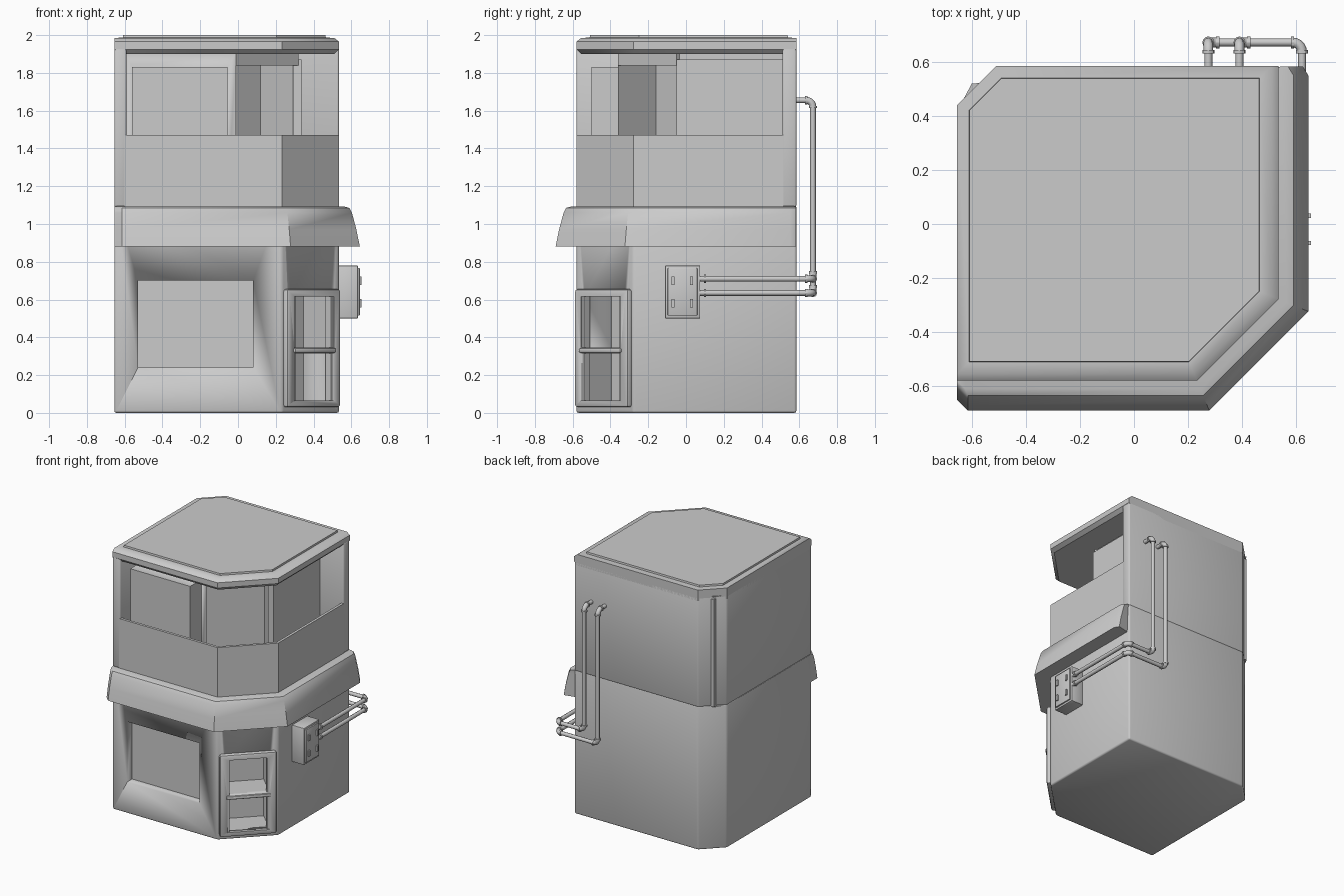
import bpy, bmesh, math
from mathutils import Vector, Matrix

if "Cube" in bpy.data.objects:
    bpy.data.objects.remove(bpy.data.objects["Cube"])

R45 = Matrix.Translation((0.383, -0.43, 0)) @ Matrix.Rotation(math.radians(45), 4, 'Z')


def finish(bm, name, bevel=0.0, angle=30, mat=None):
    bmesh.ops.recalc_face_normals(bm, faces=bm.faces)
    if mat:
        bm.transform(mat)
    me = bpy.data.meshes.new(name)
    bm.to_mesh(me)
    bm.free()
    ob = bpy.data.objects.new(name, me)
    bpy.context.collection.objects.link(ob)
    bpy.ops.object.select_all(action='DESELECT')
    ob.select_set(True)
    bpy.context.view_layer.objects.active = ob
    if bevel:
        m = ob.modifiers.new("bevel", 'BEVEL')
        m.width, m.segments, m.limit_method = bevel, 2, 'ANGLE'
        bpy.ops.object.modifier_apply(modifier=m.name)
    bpy.ops.object.shade_smooth_by_angle(angle=math.radians(angle))
    return ob


def loft(name, rings, **kw):
    """Join stacked (z, outline) rings and cap both ends."""
    bm = bmesh.new()
    vs = [[bm.verts.new((x, y, z)) for x, y in pts] for z, pts in rings]
    n = len(vs[0])
    for a, b in zip(vs, vs[1:]):
        for i in range(n):
            j = (i + 1) % n
            bm.faces.new((a[i], a[j], b[j], b[i]))
    bm.faces.new(vs[0])
    bm.faces.new(vs[-1])
    return finish(bm, name, **kw)


def prism(name, pts, z0, z1, **kw):
    return loft(name, [(z0, pts), (z1, pts)], **kw)


def box(name, x0, x1, y0, y1, z0, z1, **kw):
    return prism(name, [(x0, y0), (x1, y0), (x1, y1), (x0, y1)], z0, z1, **kw)


def cut(ob, cutters):
    bpy.context.view_layer.objects.active = ob
    for c in cutters:
        m = ob.modifiers.new("cut", 'BOOLEAN')
        m.operation, m.solver, m.object = 'DIFFERENCE', 'EXACT', c
        bpy.ops.object.modifier_apply(modifier=m.name)


def street_side(d):
    """Front, cut corner and right wall line, pushed out by d."""
    return [(0.233 + 0.414 * d, -0.58 - d), (0.535 + d, -0.278 - 0.414 * d)]


def plan(d=0.0, e=0.0):
    """Whole building outline: street sides out by d, other sides in by e."""
    return [(-0.655 + e, -0.58 - d)] + street_side(d) + [
        (0.535 + d, 0.585 - e), (-0.51 + e * 0.4, 0.585 - e), (-0.655 + e, 0.44 - e * 0.4)]


# lower storey with shop window and deep doorway
body = prism("lower_storey", plan(), 0, 1.1, bevel=0.012, angle=50)
window_cut = box("window_cutter", -0.53, 0.08, -0.7, -0.52, 0.24, 0.70)
door_cuts = [box("door_cutter", -0.148, 0.148, -0.2, 0.2, z0, z1, mat=R45)
             for z0, z1 in ((0.065, 0.315), (0.345, 0.615))]
frame = box("door_frame", -0.2, 0.2, -0.03, 0.02, 0.03, 0.655, bevel=0.014, mat=R45)
cut(body, [window_cut] + door_cuts)
cut(frame, door_cuts)
box("door_middle_rail", -0.155, 0.155, -0.042, 0.01, 0.318, 0.343, bevel=0.008, mat=R45)
for s in (-1, 1):
    box("door_inner_trim", s * 0.14 - 0.008, s * 0.14 + 0.008, -0.022, 0.02, 0.06, 0.62, mat=R45)


# flared ledge between storeys
def ledge(d):
    k = min(0.04, d)
    return [(-0.655, -0.58 - d + k), (-0.655 + k, -0.58 - d)] + street_side(d) + [
        (0.535 + d, 0.55), (0.535 + d - min(k, 0.02), 0.583), (-0.655, 0.3)]


loft("ledge", [(0.88, ledge(0.11)), (0.97, ledge(0.092)), (1.06, ledge(0.068)),
               (1.085, ledge(0.055)), (1.092, ledge(0.03))], angle=40)

# upper storey: tall L-shaped outer walls
prism("upper_outer_walls", [(-0.655, -0.58), (-0.59, -0.58), (-0.59, 0.51), (0.535, 0.51),
                            (0.535, 0.585), (-0.51, 0.585), (-0.655, 0.44)], 1.09, 1.93,
      bevel=0.01, angle=50)

# balcony parapet
outer, inner = street_side(0), street_side(-0.02)
prism("balcony_parapet", [(-0.6, -0.58)] + outer + [(0.535, 0.515), (0.515, 0.515)]
      + inner[::-1] + [(-0.6, -0.56)], 1.08, 1.47)

# recessed upper room with an alcove in the cut corner
alcove = [(-0.01, -0.36), (-0.21, -0.16), (0.12, 0.15), (0.32, -0.05)]
room = prism("upper_room", [(-0.6, -0.36)] + alcove + [(0.305, -0.05), (0.305, 0.52),
                                                      (-0.6, 0.52)], 1.09, 1.91)
upper_cut = box("upper_window_cutter", -0.56, -0.055, -0.5, -0.32, 1.15, 1.83)
cut(room, [upper_cut])
prism("alcove_lintel", alcove, 1.84, 1.91)
box("upper_side_window", 0.29, 0.335, -0.05, 0.515, 1.09, 1.87)

# roof slab with rounded street edge and raised cap
loft("roof", [(1.9, plan(-0.025)), (1.925, plan(0)), (1.965, plan(0)), (1.985, plan(-0.025)),
              (1.987, plan(-0.07, 0.045)), (2.0, plan(-0.072, 0.047))], angle=40)

for c in [window_cut, upper_cut] + door_cuts:
    bpy.data.objects.remove(c)

# meter box on the right wall
box("meter_box", 0.53, 0.635, -0.11, 0.075, 0.5, 0.78, bevel=0.004)
box("meter_box_lid", 0.63, 0.645, -0.097, 0.06, 0.515, 0.767, bevel=0.004)
for y in (-0.07, 0.03):
    for z in (0.58, 0.7):
        box("lid_latch", 0.64, 0.655, y - 0.008, y + 0.008, z - 0.022, z + 0.022)


def collar(p, axis, r=0.022, h=0.012):
    bm = bmesh.new()
    bmesh.ops.create_cone(bm, cap_ends=True, segments=12, radius1=r, radius2=r, depth=h)
    finish(bm, "pipe_collar",
           mat=Matrix.Translation(p) @ axis.to_track_quat('Z', 'Y').to_matrix().to_4x4())


def tube(name, pts, r):
    cu = bpy.data.curves.new(name, 'CURVE')
    cu.dimensions, cu.bevel_depth, cu.bevel_resolution = '3D', r, 2
    cu.use_fill_caps = True
    sp = cu.splines.new('POLY')
    sp.points.add(len(pts) - 1)
    for q, p in zip(sp.points, pts):
        q.co = (*p, 1)
    ob = bpy.data.objects.new(name, cu)
    bpy.context.collection.objects.link(ob)
    bpy.ops.object.select_all(action='DESELECT')
    ob.select_set(True)
    bpy.context.view_layer.objects.active = ob
    bpy.ops.object.convert(target='MESH')
    bpy.ops.object.shade_smooth_by_angle(angle=math.radians(50))


def pipe(path, f=0.035):
    """Straight runs joined by fatter rounded elbows with collars."""
    path = [Vector(p) for p in path]
    start = path[0]
    for a, b, c in zip(path, path[1:], path[2:]):
        u, v = (a - b).normalized(), (c - b).normalized()
        arc = [b + (u + v) * f - (v * math.cos(t) + u * math.sin(t)) * f
               for t in [k * math.pi / 10 for k in range(6)]]
        tube("pipe_run", [start, arc[0]], 0.015)
        tube("pipe_elbow", arc, 0.018)
        collar(arc[0], u)
        collar(arc[-1], v)
        start = arc[-1]
    tube("pipe_run", [start, path[-1]], 0.015)
    collar(path[0] + (path[1] - path[0]).normalized() * 0.03, path[1] - path[0])


# two pipes from the meter box, round the corner and up the back wall
for x, z in ((0.39, 0.71), (0.275, 0.635)):
    pipe([(0.622, 0.07, z), (0.622, 0.672, z), (x, 0.672, z), (x, 0.672, 1.655), (x, 0.58, 1.655)])
